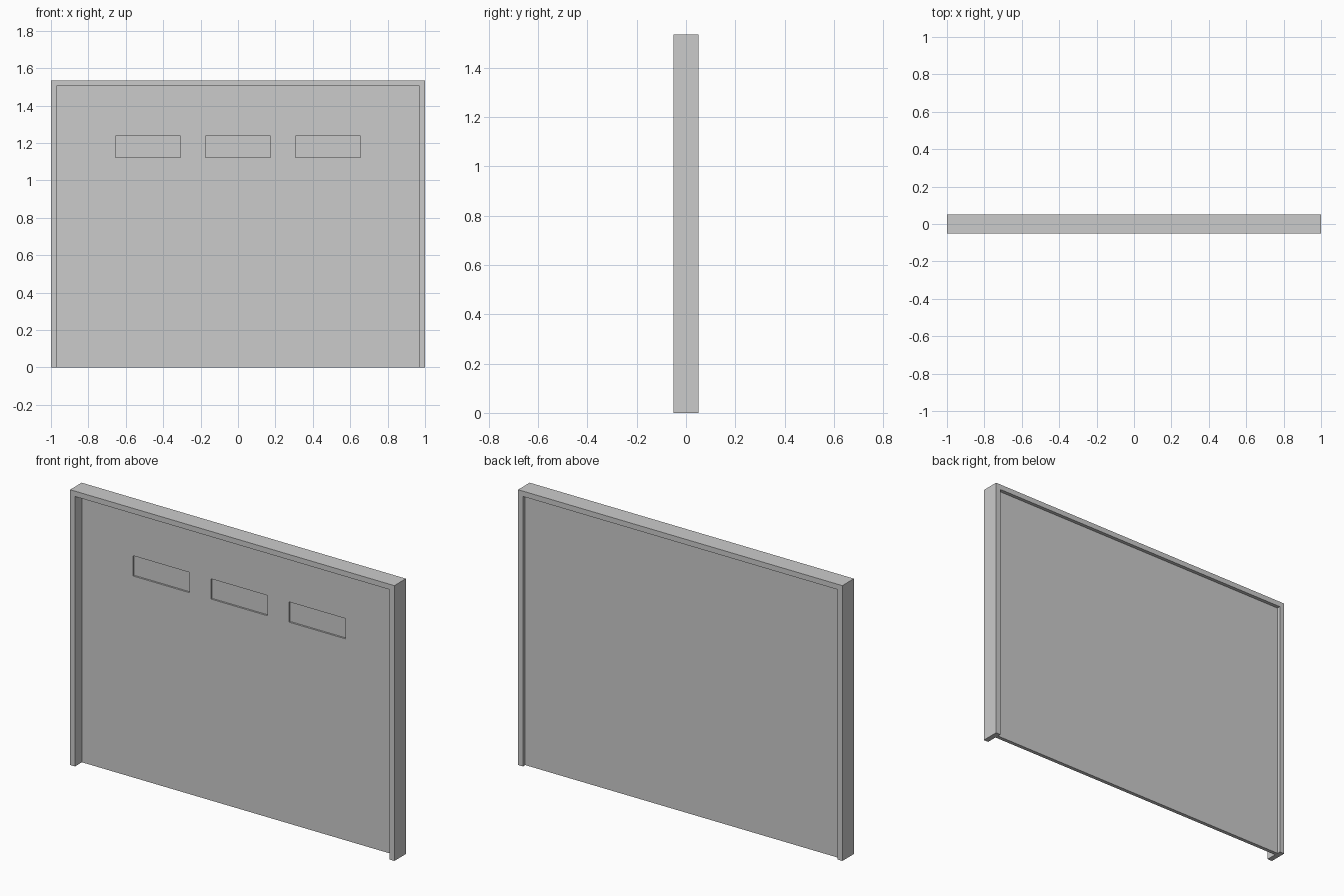
import bpy, bmesh

if "Cube" in bpy.data.objects:
    bpy.data.objects.remove(bpy.data.objects["Cube"])

W, H, D, T = 1.0, 1.535, 0.051, 0.03   # half width, height, half depth, frame thickness
FRONT, BACK = 0.01, 0.031              # door panel faces
RECESS = 0.01                          # window recess depth


def extrude_profile(name, pts, y0, y1):
    """Extrude an x/z outline from y0 to y1."""
    bm = bmesh.new()
    face = bm.faces.new([bm.verts.new((x, y0, z)) for x, z in pts])
    ext = bmesh.ops.extrude_face_region(bm, geom=[face])
    verts = [v for v in ext["geom"] if isinstance(v, bmesh.types.BMVert)]
    bmesh.ops.translate(bm, verts=verts, vec=(0, y1 - y0, 0))
    bmesh.ops.recalc_face_normals(bm, faces=bm.faces)
    mesh = bpy.data.meshes.new(name)
    bm.to_mesh(mesh)
    bm.free()
    obj = bpy.data.objects.new(name, mesh)
    bpy.context.collection.objects.link(obj)
    return obj


def rect(x0, x1, z0, z1):
    return [(x0, z0), (x1, z0), (x1, z1), (x0, z1)]


# Door frame: two jambs and a header in one outline
i = W - T
extrude_profile("door_frame", [(-W, 0), (-W, H), (W, H), (W, 0),
                               (i, 0), (i, H - T), (-i, H - T), (-i, 0)], -D, D)

# Door panel
panel = extrude_profile("door_panel", rect(-i, i, 0, H - T), FRONT, BACK)

# Three shallow window recesses cut into the front
for cx in (-0.481, 0, 0.481):
    cutter = extrude_profile("window_cutter", rect(cx - 0.174, cx + 0.174, 1.123, 1.236),
                             FRONT - 0.02, FRONT + RECESS)
    cutter.hide_render = True
    mod = panel.modifiers.new("window_recess", 'BOOLEAN')
    mod.operation = 'DIFFERENCE'
    mod.solver = 'EXACT'
    mod.object = cutter
    bpy.context.view_layer.objects.active = panel
    bpy.ops.object.modifier_apply(modifier=mod.name)
    bpy.data.objects.remove(cutter)
